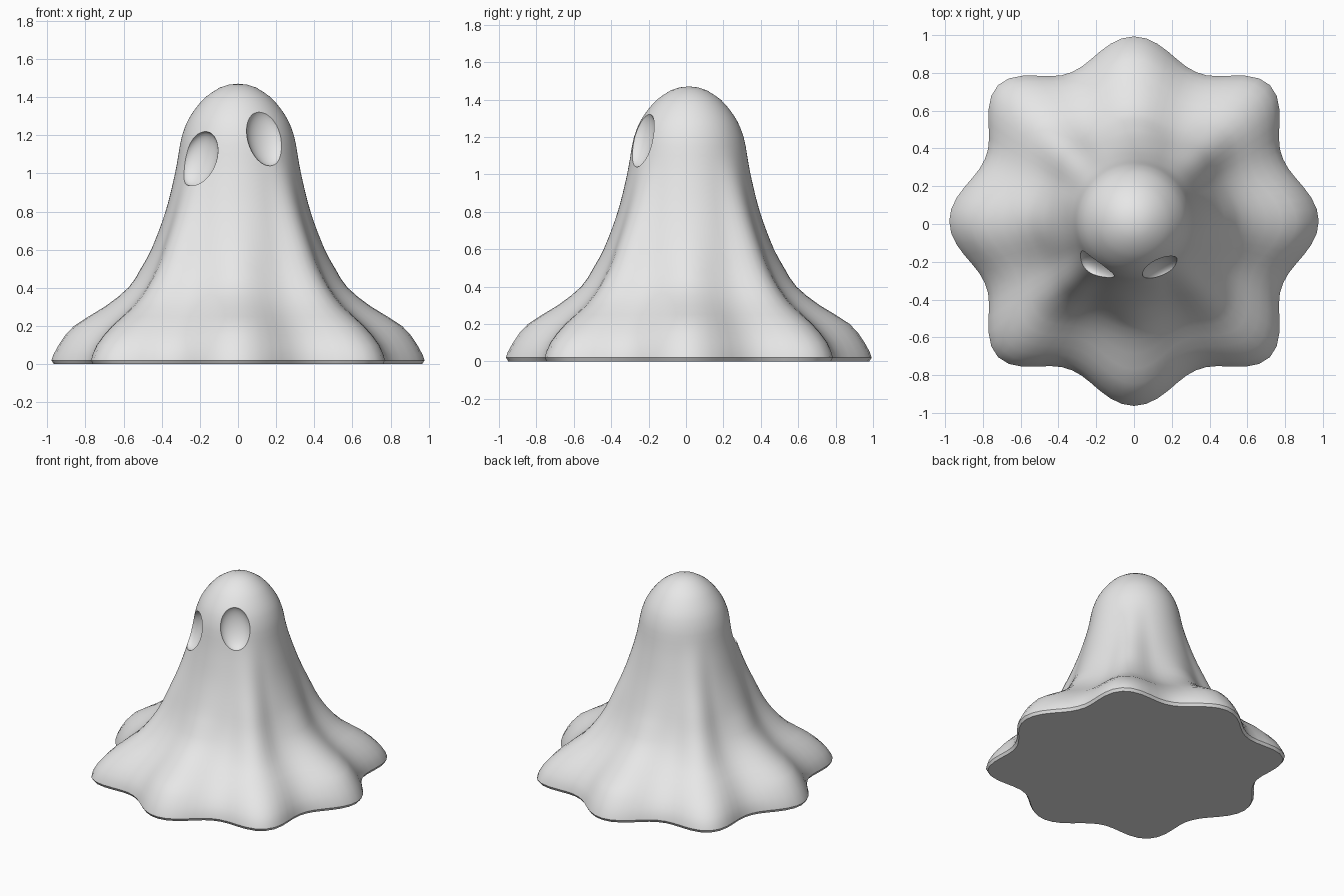
import bpy, bmesh, math
from mathutils import Matrix, Vector

if "Cube" in bpy.data.objects:
    bpy.data.objects.remove(bpy.data.objects["Cube"])

CY = 0.015          # the sheet's axis sits slightly behind the centre
SEG = 96

# heights, with radii along the side folds, the valleys and the corner folds
Z = [0.0, 0.02, 0.1, 0.2, 0.3, 0.4, 0.5, 0.6, 0.8, 1.0, 1.1, 1.2, 1.3, 1.4, 1.45]
SIDE = [.965, .978, .94, .86, .70, .575, .51, .455, .38, .33, .312, .293, .25, .17, .095]
VALLEY = [.842, .855, .825, .74, .625, .54, .485, .445, .38, .33, .312, .293, .25, .17, .095]
CORNER = [1.005, 1.018, .975, .865, .715, .62, .55, .50, .41, .34, .314, .293, .25, .17, .095]
TOP = 1.47


def spline(ys, z):
    """Smooth curve through the profile points."""
    i = max(k for k in range(len(Z) - 1) if Z[k] <= z + 1e-9)

    def slope(k):
        a, b = max(k - 1, 0), min(k + 1, len(Z) - 1)
        return (ys[b] - ys[a]) / (Z[b] - Z[a])
    h = Z[i + 1] - Z[i]
    t = (z - Z[i]) / h
    return ((2*t**3 - 3*t**2 + 1) * ys[i] + (t**3 - 2*t**2 + t) * h * slope(i)
            + (3*t**2 - 2*t**3) * ys[i + 1] + (t**3 - t**2) * h * slope(i + 1))


def radius(angle, z):
    a = math.degrees(angle) % 90
    a = min(a, 90 - a)                       # 0 = side fold, 45 = corner fold
    w = 0.5 + 0.5 * math.cos(math.radians(a * 8))
    peak = SIDE if a < 22.5 else CORNER
    v = spline(VALLEY, z)
    if a >= 22.5:
        w = w ** 1.2
    return v + (spline(peak, z) - v) * w


grey = bpy.data.materials.new("sheet grey")
grey.diffuse_color = (0.8, 0.8, 0.8, 1)
grey.use_nodes = True
grey.node_tree.nodes["Principled BSDF"].inputs["Base Color"].default_value = grey.diffuse_color

# draped sheet body, lofted from rings
levels = [0.0, 0.02] + [0.05 * k for k in range(1, 26)] + [1.28, 1.31, 1.34, 1.37, 1.40, 1.425, 1.45]
bm = bmesh.new()
rings = []
for z in levels:
    rings.append([bm.verts.new((radius(a, z) * math.cos(a), CY + radius(a, z) * math.sin(a), z))
                  for a in (2 * math.pi * k / SEG for k in range(SEG))])
rings.append([bm.verts.new((v.co.x * 0.5, CY + (v.co.y - CY) * 0.5, TOP - 0.005)) for v in rings[-1]])
for lo, hi in zip(rings, rings[1:]):
    for k in range(SEG):
        n = (k + 1) % SEG
        bm.faces.new((lo[k], lo[n], hi[n], hi[k]))
tip = bm.verts.new((0, CY, TOP))
for k in range(SEG):
    bm.faces.new((rings[-1][k], rings[-1][(k + 1) % SEG], tip))
bm.faces.new(rings[0][::-1])                 # flat underside
mesh = bpy.data.meshes.new("ghost_sheet")
bm.to_mesh(mesh)
bm.free()
body = bpy.data.objects.new("ghost_sheet", mesh)
bpy.context.collection.objects.link(body)
mesh.materials.append(grey)
bpy.context.view_layer.objects.active = body


def carve_eye(name, x, z, tilt, half_w, half_h):
    """Press a tilted oval hollow into the face."""
    r = spline(SIDE, z)
    y = CY - math.sqrt(r * r - x * x)
    turn = math.atan2(x, CY - y)             # face outward from the axis
    m = (Matrix.Translation((x, y, z)) @ Matrix.Rotation(turn, 4, 'Z')
         @ Matrix.Rotation(math.radians(-14), 4, 'X')
         @ Matrix.Rotation(math.radians(tilt), 4, 'Y')
         @ Matrix.Diagonal((half_w, 0.065, half_h, 1)))
    eye_bm = bmesh.new()
    bmesh.ops.create_uvsphere(eye_bm, u_segments=40, v_segments=24, radius=1, matrix=m)
    eye_mesh = bpy.data.meshes.new(name)
    eye_bm.to_mesh(eye_mesh)
    eye_bm.free()
    eye_mesh.materials.append(grey)
    cutter = bpy.data.objects.new(name, eye_mesh)
    bpy.context.collection.objects.link(cutter)
    cutter.hide_render = True
    mod = body.modifiers.new(name, 'BOOLEAN')
    mod.operation = 'DIFFERENCE'
    mod.solver = 'EXACT'
    mod.object = cutter
    bpy.ops.object.modifier_apply(modifier=name)
    bpy.data.objects.remove(cutter)


carve_eye("right_eye_cutter", 0.145, 1.19, -6, 0.105, 0.155)
carve_eye("left_eye_cutter", -0.205, 1.075, 16, 0.11, 0.15)

body.select_set(True)
bpy.ops.object.shade_smooth_by_angle(angle=math.radians(35))
